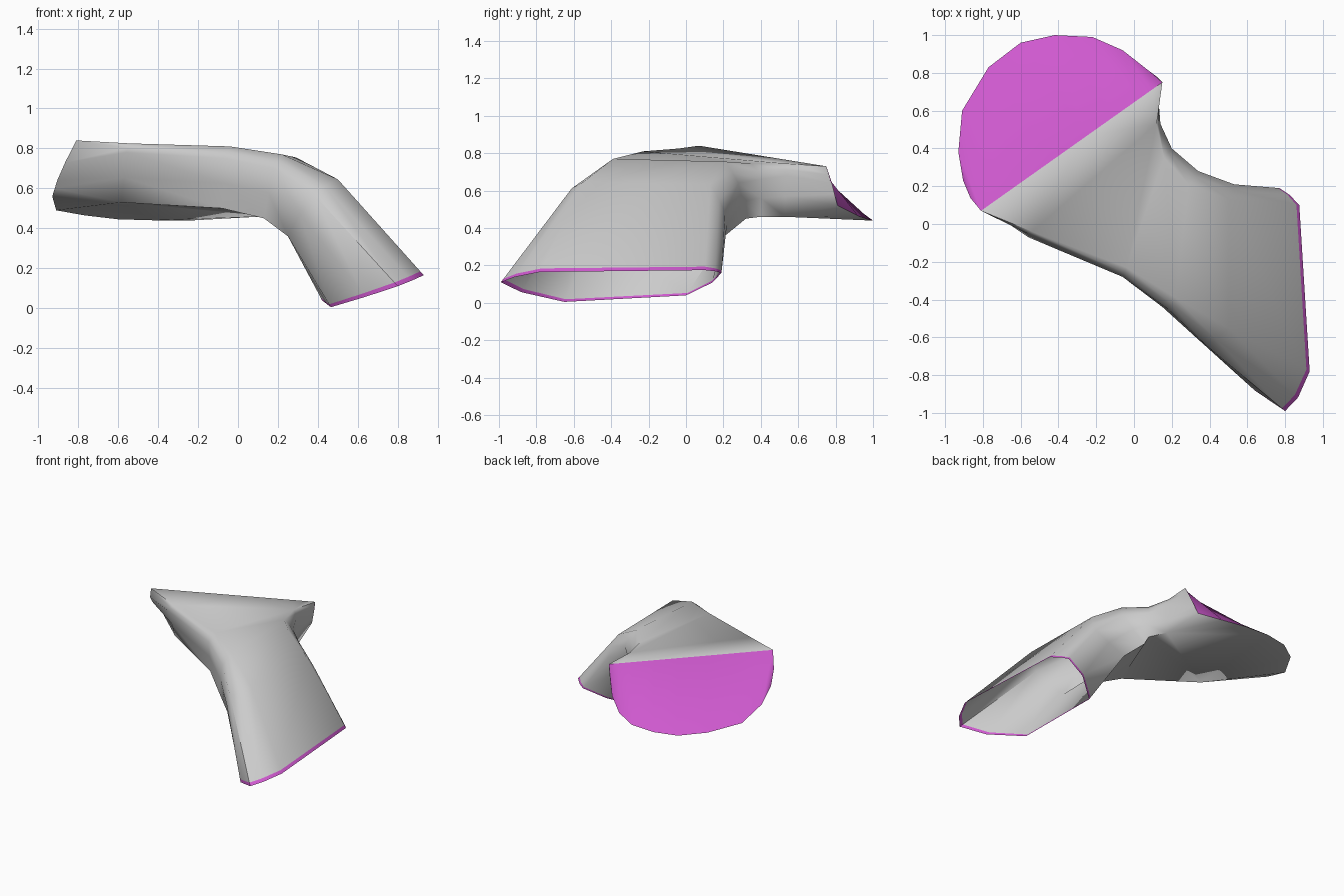
import bpy, bmesh, math
from mathutils import Vector

if "Cube" in bpy.data.objects:
    bpy.data.objects.remove(bpy.data.objects["Cube"])

# Cross-sections along the bent duct, each: top front, upper front wall,
# bottom front, bottom back, upper back wall, top back
wide_end = [(-.81, .07, .84), (-.905, .23, .64), (-.93, .38, .56),
            (.08, .81, .52), (.12, .78, .64), (.15, .75, .73)]
neck = [
    [(-.54, -.04, .825), (-.56, -.07, .78), (-.585, .05, .53),
     (.14, .53, .46), (.14, .53, .68), (.12, .53, .745)],
    [(-.04, -.23, .81), (-.06, -.28, .75), (-.08, -.235, .50),
     (.20, .40, .46), (.20, .40, .66), (.16, .35, .745)],
    [(.22, -.39, .77), (.18, -.45, .70), (.13, -.42, .45),
     (.17, .32, .45), (.34, .28, .64), (.29, .21, .755)],
    [(.50, -.55, .645), (.38, -.64, .57), (.25, -.49, .36),
     (.27, .21, .36), (.53, .21, .48), (.50, .13, .635)],
]
narrow_end = [(.93, -.78, .165), (.80, -.99, .11), (.465, -.65, .005),
              (.42, .0, .04), (.77, .19, .16), (.875, .10, .175)]
# Rounded lower lip of the wide end, between its two bottom corners
lip = [(-.91, .60, .49), (-.77, .83, .465), (-.60, .96, .445),
       (-.42, 1.0, .44), (-.22, .99, .44), (-.06, .92, .465)]


def bulge(a, w, b, k):
    """Points before and after w on a curve a-w-b, k = roundness after w."""
    a, w, b = Vector(a), Vector(w), Vector(b)
    u = (w - a).length / ((w - a).length + (b - w).length)

    def curve(t):
        return (a * ((t - u) * (t - 1) / u) + w * (t * (t - 1) / (u * (u - 1)))
                + b * (t * (t - u) / (1 - u)))
    return curve(u / 2), w.lerp(b, .5).lerp(curve((1 + u) / 2), k)


def section(s, k):
    """Ten-point ring with rounded shoulders."""
    f1, f2 = bulge(s[0], s[1], s[2], k)
    b1, b2 = bulge(s[5], s[4], s[3], k)
    pts = [s[0], f1, s[1], f2, s[2], s[3], b2, s[4], b1, s[5]]
    return [Vector(p) for p in pts]


bm = bmesh.new()


def add_ring(points):
    return [bm.verts.new(p) for p in points]


def face(verts, material=0):
    f = bm.faces.new(verts)
    f.material_index = material
    f.smooth = True
    return f


# Duct walls, with a thin coloured band at the open narrow end
sections = [section(s, k) for s, k in zip(neck, (0, 0, .2, .4))]
end = section(narrow_end, .5)
sections += [[p.lerp(q, .96) for p, q in zip(sections[-1], end)], end]
first = add_ring(section(wide_end, 0))
rings = [add_ring(s) for s in sections]
for n, (a, b) in enumerate(zip(rings, rings[1:])):
    for i in range(10):
        j = (i + 1) % 10
        face([a[i], a[j], b[j], b[i]], 1 if n == len(rings) - 2 else 0)

# Side walls of the flared part
for i in (0, 1, 2, 3, 5, 6, 7, 8):
    face([first[i], first[i + 1], rings[0][i + 1], rings[0][i]])

# Rounded underside
lip_verts = add_ring(lip)
arc = [first[4]] + lip_verts + [first[5]]
under = face(arc + [rings[0][5], rings[0][4]])

# Upper edge of the cap, with one point opposite each lip point
start, finish = first[0].co, first[9].co
edge = finish - start
flat = Vector((edge.x, edge.y, 0))
chord = add_ring([start + edge * ((Vector(p) - start).dot(flat) / flat.length_squared)
                  for p in lip])
chord = [first[0]] + chord + [first[9]]
top = face(chord + [rings[0][9], rings[0][0]])

# Sloping coloured cap
for k in range(len(arc) - 1):
    face([chord[k], chord[k + 1], arc[k + 1], arc[k]], 1)
face(first[0:5], 1)
face(first[5:10], 1)

bmesh.ops.triangulate(bm, faces=[under, top])
bmesh.ops.recalc_face_normals(bm, faces=bm.faces)
mesh = bpy.data.meshes.new("bent_duct")
bm.to_mesh(mesh)
bm.free()

grey = bpy.data.materials.new("grey")
grey.diffuse_color = (.6, .6, .6, 1)
grey.use_nodes = True
grey.node_tree.nodes["Principled BSDF"].inputs["Base Color"].default_value = grey.diffuse_color
magenta = bpy.data.materials.new("magenta")
magenta.diffuse_color = (.62, .10, .62, 1)
magenta.use_nodes = True
magenta.node_tree.nodes["Principled BSDF"].inputs["Base Color"].default_value = magenta.diffuse_color
mesh.materials.append(grey)
mesh.materials.append(magenta)

duct = bpy.data.objects.new("bent_duct", mesh)
bpy.context.collection.objects.link(duct)
bpy.context.view_layer.objects.active = duct
duct.select_set(True)
bpy.ops.object.shade_smooth_by_angle(angle=math.radians(60))
